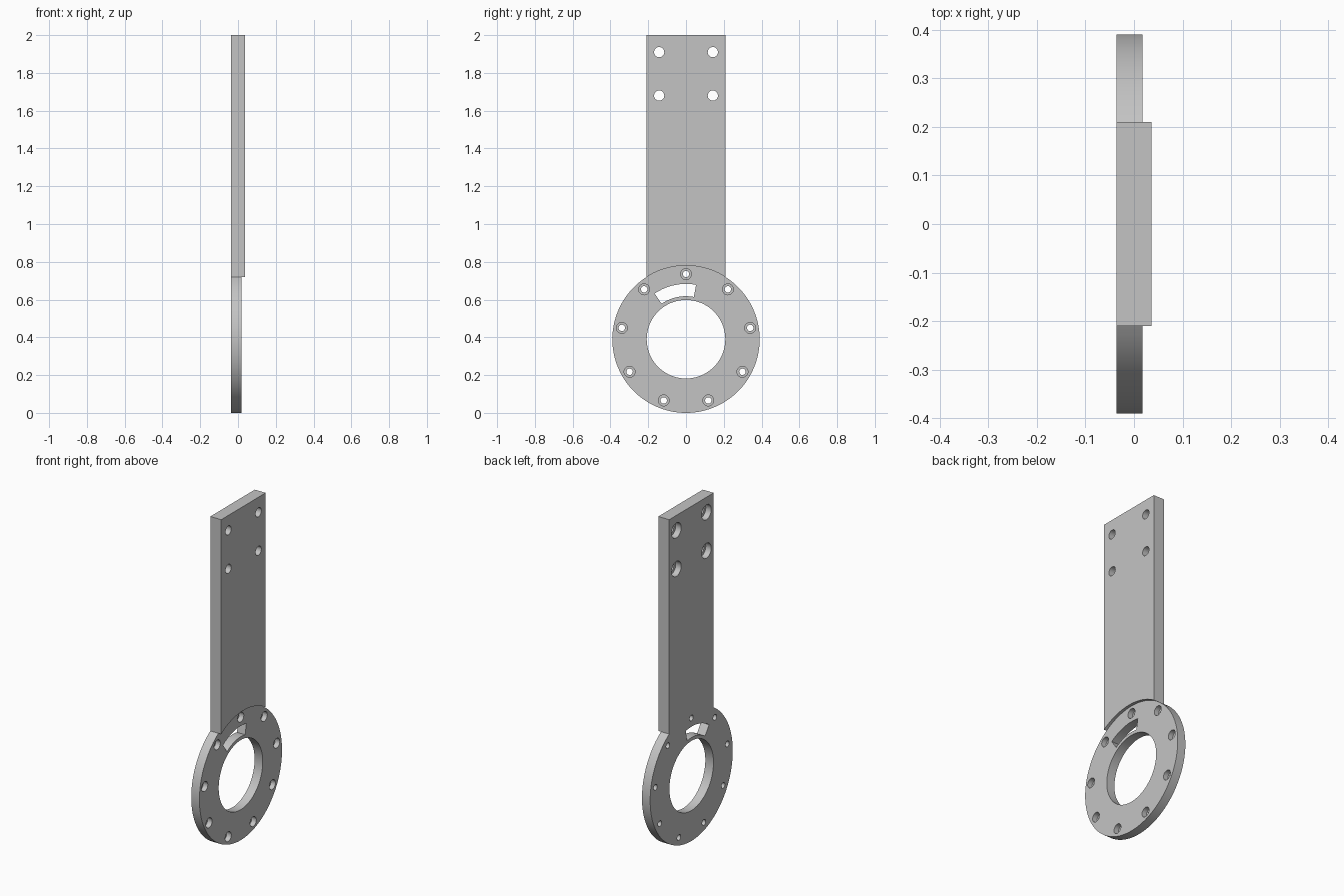
import bpy
import bmesh
from math import acos, cos, sin, pi, radians
from mathutils import Vector

cube = bpy.data.objects.get("Cube")
if cube:
    bpy.data.objects.remove(cube)

# Main dimensions
RING_R, BORE_R, CENTRE_Z = 0.39, 0.208, 0.39
HALF_W, TOP = 0.21, 2.0
BACK, RING_FACE, FRONT = -0.036, 0.018, 0.036
OVER = 0.1
JOIN = acos(HALF_W / RING_R)


def arc(radius, start, end, steps, cy=0.0, cz=CENTRE_Z):
    """Points (y, z) along an arc, both ends included."""
    angles = [start + (end - start) * i / steps for i in range(steps + 1)]
    return [(cy + radius * cos(a), cz + radius * sin(a)) for a in angles]


def circle(radius, cy=0.0, cz=CENTRE_Z, steps=32):
    return arc(radius, 0, 2 * pi, steps, cy, cz)[:-1]


def prisms(name, pieces):
    """Extrude (outline, x0, x1) pieces along x into one object."""
    bm = bmesh.new()
    for outline, x0, x1 in pieces:
        face = bm.faces.new([bm.verts.new((x0, y, z)) for y, z in outline])
        out = bmesh.ops.extrude_face_region(bm, geom=[face])
        moved = [v for v in out["geom"] if isinstance(v, bmesh.types.BMVert)]
        bmesh.ops.translate(bm, verts=moved, vec=Vector((x1 - x0, 0, 0)))
    bmesh.ops.recalc_face_normals(bm, faces=bm.faces)
    mesh = bpy.data.meshes.new(name)
    bm.to_mesh(mesh)
    bm.free()
    obj = bpy.data.objects.new(name, mesh)
    bpy.context.collection.objects.link(obj)
    return obj


def cut(body, name, pieces):
    """Subtract the pieces from the body and discard the cutter."""
    cutter = prisms(name, pieces)
    cutter.hide_render = True
    mod = body.modifiers.new(name, "BOOLEAN")
    mod.operation, mod.solver, mod.object = "DIFFERENCE", "EXACT", cutter
    bpy.context.view_layer.objects.active = body
    bpy.ops.object.modifier_apply(modifier=name)
    bpy.data.objects.remove(cutter)


# Keyhole-shaped body: round lower end and straight arm
outline = arc(RING_R, JOIN, -pi - JOIN, 96) + [(-HALF_W, TOP), (HALF_W, TOP)]
bracket = prisms("mounting_bracket", [(outline, BACK, FRONT)])

# Thinner round end, leaving a curved step at the foot of the arm
step = arc(RING_R, JOIN, pi - JOIN, 32)
join_z = step[0][1]
step += [(-1, join_z), (-1, -1), (1, -1), (1, join_z)]
cut(bracket, "step_cutter", [(step, RING_FACE, OVER)])

# Hole positions
ring_holes = [arc(0.345, radians(90 + 40 * i), 0, 1)[0] for i in range(9)]
arm_holes = [(y, z) for y in (-0.142, 0.142) for z in (1.68, 1.91)]

# Through cuts: central bore, curved slot, screw holes
slot = (arc(0.293, radians(79.5), radians(124.5), 16)
        + arc(0.228, radians(124.5), radians(79.5), 16))
through = [circle(BORE_R, steps=96), slot]
through += [circle(0.017, *p) for p in ring_holes]
through += [circle(0.027, *p) for p in arm_holes]
cut(bracket, "hole_cutter", [(o, -OVER, OVER) for o in through])

# Counterbores: ring from the stepped side, arm from the flat side
recesses = [(circle(0.029, *p), -0.012, OVER) for p in ring_holes]
recesses += [(circle(0.045, *p), -OVER, 0.0) for p in arm_holes]
cut(bracket, "counterbore_cutter", recesses)

# Single grey finish
grey = bpy.data.materials.new("plain_grey")
grey.use_nodes = True
colour = (0.55, 0.55, 0.55, 1)
grey.diffuse_color = colour
grey.node_tree.nodes["Principled BSDF"].inputs["Base Color"].default_value = colour
bracket.data.materials.clear()
bracket.data.materials.append(grey)

# Smooth the curved walls, keep the edges sharp
bpy.ops.object.select_all(action="DESELECT")
bracket.select_set(True)
bpy.context.view_layer.objects.active = bracket
bpy.ops.object.shade_smooth_by_angle(angle=radians(30))
